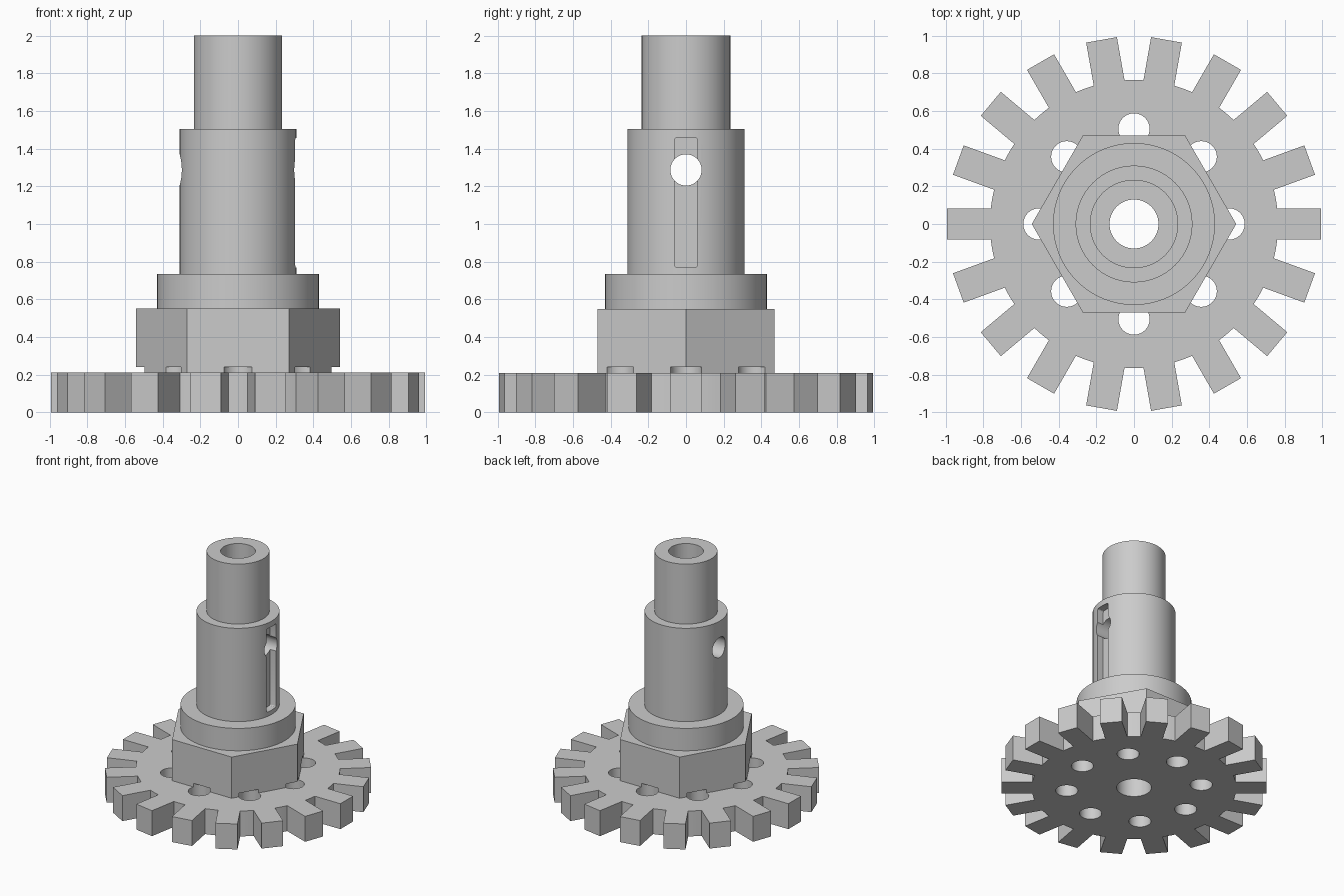
import bpy, bmesh, math

if "Cube" in bpy.data.objects:
    bpy.data.objects.remove(bpy.data.objects["Cube"])

SEG = 96


def prism(name, pts, z0, z1):
    """Closed outline extruded upward from z0 to z1."""
    bm = bmesh.new()
    face = bm.faces.new([bm.verts.new((x, y, z0)) for x, y in pts])
    ext = bmesh.ops.extrude_face_region(bm, geom=[face])
    top = [g for g in ext["geom"] if isinstance(g, bmesh.types.BMVert)]
    bmesh.ops.translate(bm, verts=top, vec=(0, 0, z1 - z0))
    bmesh.ops.recalc_face_normals(bm, faces=bm.faces)
    me = bpy.data.meshes.new(name)
    bm.to_mesh(me)
    bm.free()
    ob = bpy.data.objects.new(name, me)
    bpy.context.collection.objects.link(ob)
    return ob


def ring(r, n=SEG, cx=0, cy=0):
    return [(cx + r * math.cos(2 * math.pi * i / n),
             cy + r * math.sin(2 * math.pi * i / n)) for i in range(n)]


def lathe(name, steps, z0):
    """Stepped solid of revolution from (radius, top z) pairs."""
    prof = [(0, z0)]
    z = z0
    for r, top in steps:
        prof += [(r, z), (r, top)]
        z = top
    prof.append((0, z))
    bm = bmesh.new()
    vs = [bm.verts.new((r, 0, h)) for r, h in prof]
    es = [bm.edges.new(p) for p in zip(vs, vs[1:])]
    bmesh.ops.spin(bm, geom=vs + es, cent=(0, 0, 0), axis=(0, 0, 1),
                   angle=2 * math.pi, steps=SEG, use_duplicate=False)
    bmesh.ops.remove_doubles(bm, verts=bm.verts, dist=1e-5)
    bmesh.ops.recalc_face_normals(bm, faces=bm.faces)
    me = bpy.data.meshes.new(name)
    bm.to_mesh(me)
    bm.free()
    ob = bpy.data.objects.new(name, me)
    bpy.context.collection.objects.link(ob)
    return ob


def combine(target, other, op):
    mod = target.modifiers.new(op, "BOOLEAN")
    mod.operation, mod.solver, mod.object = op, "EXACT", other
    bpy.context.view_layer.objects.active = target
    bpy.ops.object.modifier_apply(modifier=mod.name)
    bpy.data.objects.remove(other)


# toothed plate: 18 square-ended teeth on a round root
TEETH, ROOT, TIP, HALF = 18, 0.765, 0.993, 0.083
side = math.asin(HALF / ROOT)
gap = 2 * math.pi / TEETH - 2 * side
outline = []
for i in range(TEETH):
    a = 2 * math.pi * i / TEETH
    for y in (-HALF, HALF):
        outline.append((TIP * math.cos(a) - y * math.sin(a),
                        TIP * math.sin(a) + y * math.cos(a)))
    for k in range(5):
        t = a + side + gap * k / 4
        outline.append((ROOT * math.cos(t), ROOT * math.sin(t)))
gear = prism("gear_shaft", outline, 0, 0.21)

# hexagon, then collar, shaft and narrow end
combine(gear, prism("hexagon", ring(0.543, 6), 0.1, 0.55), "UNION")
combine(gear, lathe("stepped_shaft", [(0.43, 0.735), (0.31, 1.505), (0.235, 2.0)], 0.15), "UNION")

# central bore
combine(gear, prism("bore_cutter", ring(0.13, 64), -0.1, 2.1), "DIFFERENCE")

# ring of eight plate holes, biting slightly into the hexagon
for i in range(8):
    a = i * math.pi / 4
    hole = ring(0.083, 32, 0.505 * math.cos(a), 0.505 * math.sin(a))
    combine(gear, prism("plate_hole_cutter", hole, -0.1, 0.24), "DIFFERENCE")

# cross hole through the shaft along x
cross = prism("cross_hole_cutter", ring(0.083, 48), -0.5, 0.5)
cross.rotation_euler = (0, math.pi / 2, 0)
cross.location = (0, 0, 1.287)
bpy.context.view_layer.update()
combine(gear, cross, "DIFFERENCE")

# keyway on the +x side with slightly rounded corners
R, HY, HZ = 0.012, 0.061, 0.344
slot = []
for q, (sx, sz) in enumerate([(1, 1), (-1, 1), (-1, -1), (1, -1)]):
    for k in range(4):
        t = q * math.pi / 2 + k * math.pi / 6
        slot.append((sx * (HZ - R) + R * math.cos(t), sz * (HY - R) + R * math.sin(t)))
key = prism("keyway_cutter", slot, 0.25, 0.4)
key.rotation_euler = (0, math.pi / 2, 0)
key.location = (0, 0, 1.114)
bpy.context.view_layer.update()
combine(gear, key, "DIFFERENCE")

# smooth round walls, crisp edges
bpy.ops.object.select_all(action="DESELECT")
gear.select_set(True)
bpy.context.view_layer.objects.active = gear
bpy.ops.object.shade_smooth_by_angle(angle=math.radians(25))
